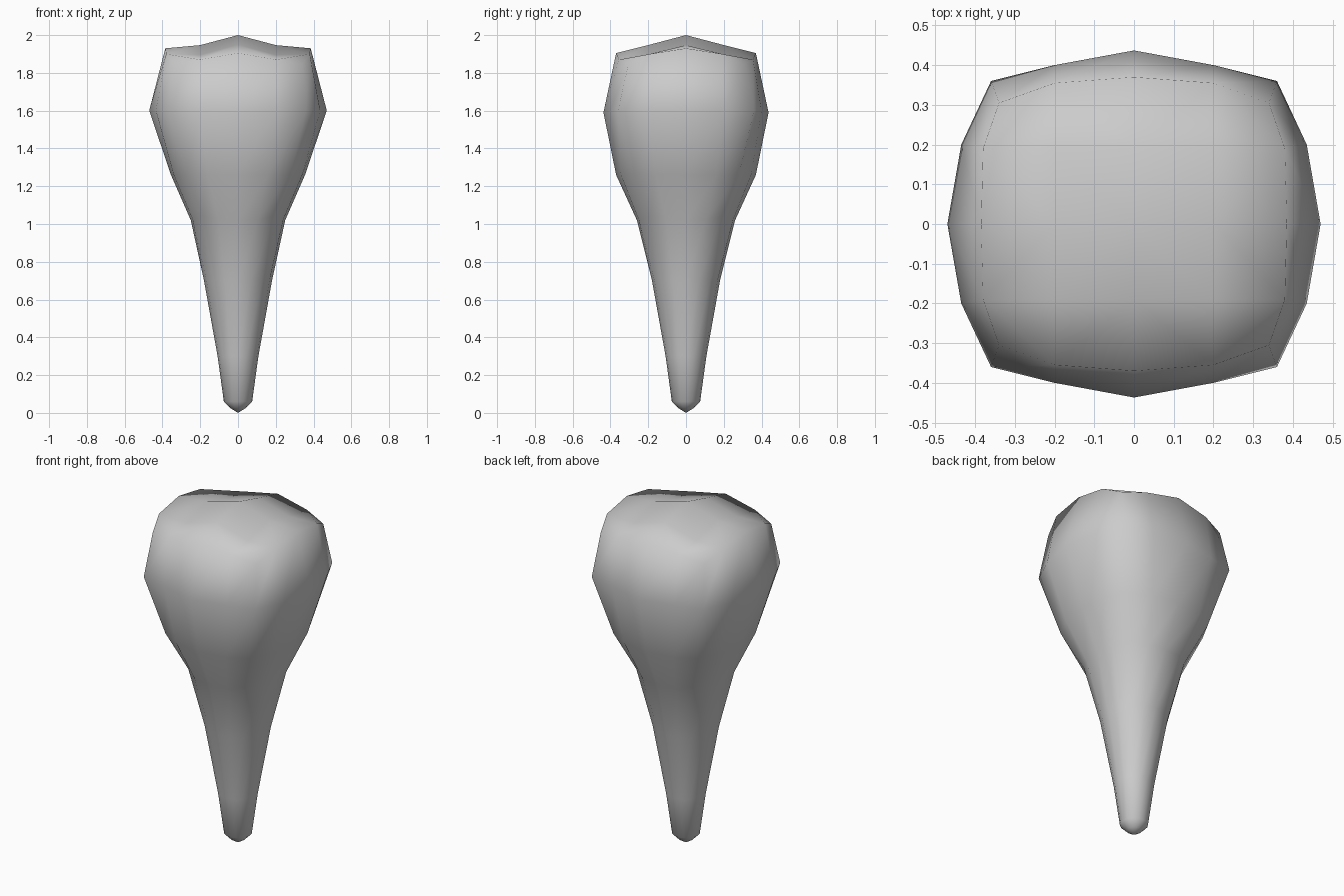
import bpy, bmesh, math

if "Cube" in bpy.data.objects:
    bpy.data.objects.remove(bpy.data.objects["Cube"])


def ring_points(quad):
    """Mirror 5 quarter points (from +x axis to +y axis) into a full 16-point ring."""
    q2 = [(-x, y, z) for x, y, z in quad[3::-1]]
    half = quad + q2
    return half + [(x, -y, z) for x, y, z in half[-2:0:-1]]


def round_quad(r, z):
    """Quarter of a circular root section."""
    return [(r * math.cos(i * math.pi / 8), r * math.sin(i * math.pi / 8), z) for i in range(5)]


# Root sections, bottom to neck, then squarish crown sections
quads = [round_quad(r, z) for r, z in [(0.04, 0.025), (0.075, 0.06), (0.108, 0.30), (0.18, 0.70)]]
quads += [
    [(0.25, 0, 1.02), (0.24, 0.105, 1.025), (0.19, 0.19, 1.04), (0.105, 0.25, 1.025), (0, 0.26, 1.02)],
    [(0.355, 0, 1.26), (0.34, 0.16, 1.26), (0.275, 0.28, 1.26), (0.16, 0.345, 1.26), (0, 0.37, 1.26)],
    [(0.47, 0, 1.6), (0.435, 0.2, 1.6), (0.36, 0.36, 1.6), (0.2, 0.40, 1.6), (0, 0.437, 1.59)],
    [(0.385, 0, 1.93), (0.38, 0.19, 1.90), (0.34, 0.305, 1.845), (0.2, 0.355, 1.87), (0, 0.37, 1.905)],
]

bm = bmesh.new()
rings = [[bm.verts.new(p) for p in ring_points(q)] for q in quads]
for lo, hi in zip(rings, rings[1:]):
    for i in range(16):
        j = (i + 1) % 16
        bm.faces.new((lo[i], lo[j], hi[j], hi[i]))

# Root tip
tip = bm.verts.new((0, 0, 0))
for i in range(16):
    bm.faces.new((tip, rings[0][(i + 1) % 16], rings[0][i]))

# Biting surface: raised centre cross with a lower hollow in each quarter
top = rings[-1]
centre = bm.verts.new((0, 0, 2.0))
arms = [bm.verts.new(p) for p in [(0.2, 0, 1.947), (0, 0.19, 1.95), (-0.2, 0, 1.947), (0, -0.19, 1.95)]]
for k, (sx, sy) in enumerate([(1, 1), (-1, 1), (-1, -1), (1, -1)]):
    hollow = bm.verts.new((0.2 * sx, 0.19 * sy, 1.895))
    a, b = arms[k], arms[(k + 1) % 4]
    t = [top[(4 * k + n) % 16] for n in range(5)]
    for f in [(a, t[0], t[1]), (a, t[1], hollow), (hollow, t[1], t[3]), (t[1], t[2], t[3]),
              (hollow, t[3], b), (t[3], t[4], b), (centre, a, hollow), (centre, hollow, b)]:
        bm.faces.new(f)

bmesh.ops.recalc_face_normals(bm, faces=bm.faces)
for f in bm.faces:
    f.smooth = True
mesh = bpy.data.meshes.new("tooth")
bm.to_mesh(mesh)
bm.free()
bpy.context.collection.objects.link(bpy.data.objects.new("tooth", mesh))
